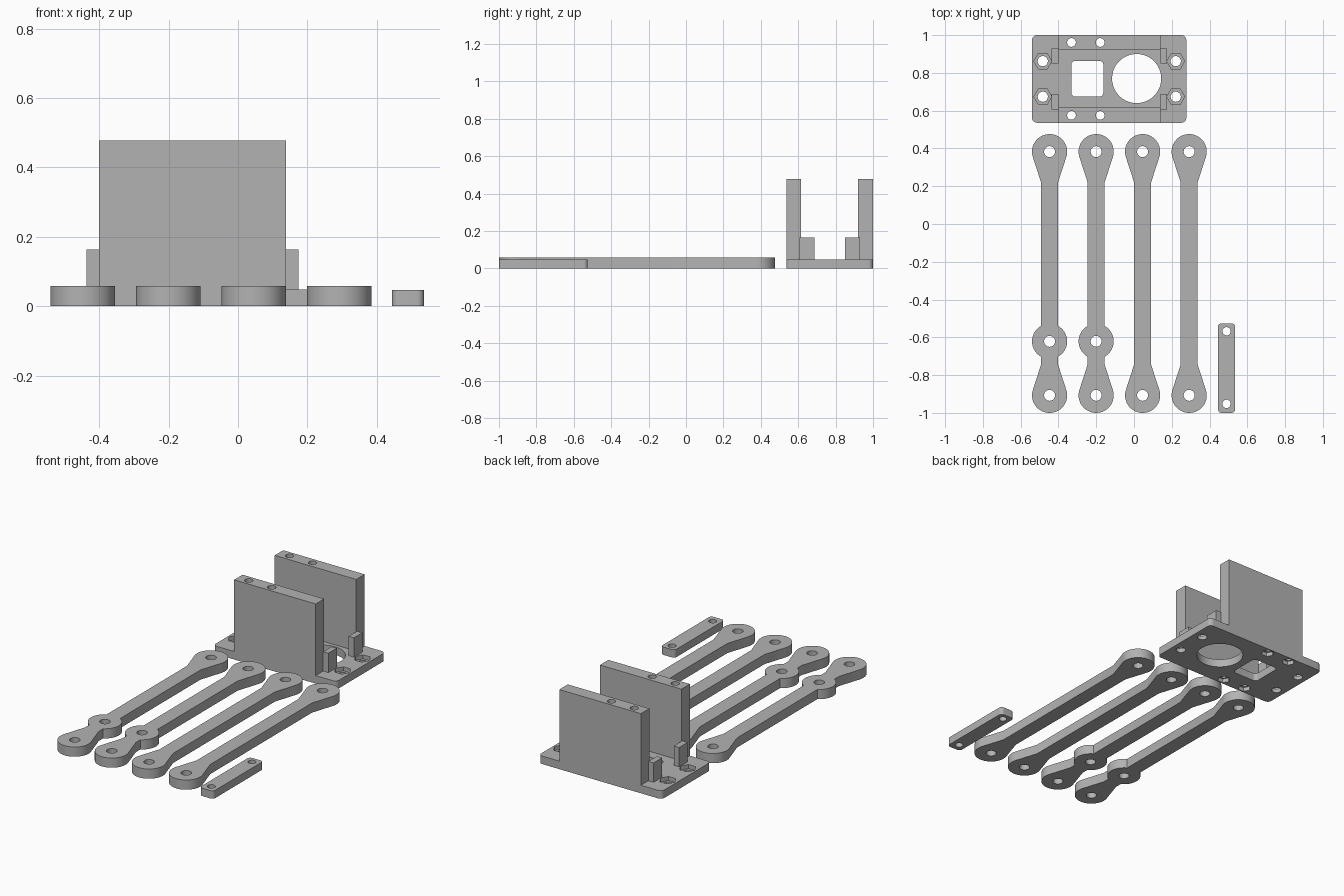
import bpy, bmesh, math
from math import sin, cos, pi

if "Cube" in bpy.data.objects:
    bpy.data.objects.remove(bpy.data.objects["Cube"])

grey = bpy.data.materials.new("plastic grey")
grey.diffuse_color = (0.45, 0.45, 0.45, 1)
grey.use_nodes = True
grey.node_tree.nodes["Principled BSDF"].inputs["Base Color"].default_value = grey.diffuse_color


def arc(cx, cy, r, a0, a1, n):
    return [(cx + r * cos(a0 + (a1 - a0) * i / n), cy + r * sin(a0 + (a1 - a0) * i / n))
            for i in range(n + 1)]


def circle(cx, cy, r, n=40):
    return arc(cx, cy, r, 0, 2 * pi, n)[:-1]


def rounded_rect(x0, x1, y0, y1, r):
    pts = []
    for i, (cx, cy) in enumerate([(x1 - r, y1 - r), (x0 + r, y1 - r), (x0 + r, y0 + r), (x1 - r, y0 + r)]):
        pts += arc(cx, cy, r, i * pi / 2, (i + 1) * pi / 2, 8)
    return pts


def rect(x0, x1, y0, y1):
    return [(x0, y0), (x1, y0), (x1, y1), (x0, y1)]


def prism(name, outline, z0, z1):
    """Extrude a counter-clockwise outline from z0 to z1."""
    bm = bmesh.new()
    low = [bm.verts.new((x, y, z0)) for x, y in outline]
    high = [bm.verts.new((x, y, z1)) for x, y in outline]
    bm.faces.new(low[::-1])
    bm.faces.new(high)
    n = len(outline)
    for i in range(n):
        j = (i + 1) % n
        bm.faces.new((low[i], low[j], high[j], high[i]))
    me = bpy.data.meshes.new(name)
    bm.to_mesh(me)
    bm.free()
    me.materials.append(grey)
    ob = bpy.data.objects.new(name, me)
    bpy.context.collection.objects.link(ob)
    return ob


def combine(ob, others, operation):
    """Apply booleans with the other objects, then remove them."""
    bpy.context.view_layer.objects.active = ob
    for other in others:
        mod = ob.modifiers.new("bool", 'BOOLEAN')
        mod.operation, mod.solver, mod.object = operation, 'EXACT', other
        bpy.ops.object.modifier_apply(modifier=mod.name)
        bpy.data.objects.remove(other)


def finish(ob):
    bpy.ops.object.select_all(action='DESELECT')
    ob.select_set(True)
    bpy.context.view_layer.objects.active = ob
    bpy.ops.object.shade_smooth_by_angle(angle=math.radians(30))


def hole(x, y, r):
    return prism("cutter", circle(x, y, r), -0.1, 0.6)


# Lever arms: round heads tapering into a bar, with an optional middle boss
HEAD, BAR, TAPER = 0.093, 0.045, 0.163
Y0, Y1, BOSS_Y = -0.907, 0.383, -0.621
tangent = math.atan2(TAPER, BAR) - math.acos(HEAD / math.hypot(TAPER, BAR))


def arm(name, x, boss):
    side = arc(0, Y0, HEAD, -pi / 2, tangent, 20) + [(BAR, Y0 + TAPER)]
    if boss:
        a = math.acos(BAR / HEAD)
        side += arc(0, BOSS_Y, HEAD, -a, a, 20)
    side += [(BAR, Y1 - TAPER)] + arc(0, Y1, HEAD, -tangent, pi / 2, 20)
    outline = side + [(-px, py) for px, py in side[-2:0:-1]]
    ob = prism(name, [(px + x, py) for px, py in outline], 0, 0.058)
    ys = [Y0, Y1] + ([BOSS_Y] if boss else [])
    combine(ob, [hole(x, y, 0.029) for y in ys], 'DIFFERENCE')
    finish(ob)


for i, x in enumerate((-0.447, -0.2005, 0.0455, 0.292)):
    arm(f"lever_arm_{i + 1}", x, i < 2)

# Small link bar
link = prism("link_bar", rounded_rect(0.444, 0.536, -1.0, -0.526, 0.02), 0, 0.047)
combine(link, [hole(0.49, y, 0.022) for y in (-0.952, -0.568)], 'DIFFERENCE')
finish(link)

# Servo bracket: base plate, two tall walls and four locating tabs
CX, CY, T = -0.131, 0.768, 0.048
bracket = prism("bracket", rounded_rect(-0.54, 0.277, 0.536, 1.0, 0.026), 0, T)
adds = []
for s in (-1, 1):
    ya, yb = sorted((CY + s * 0.152, CY + s * 0.232))
    adds.append(prism("wall", rect(-0.401, 0.139, ya, yb), 0, 0.477))
    ya, yb = sorted((CY + s * 0.081, CY + s * 0.161))
    for x0, x1 in ((-0.436, -0.401), (0.139, 0.174)):
        adds.append(prism("tab", rect(x0, x1, ya, yb), 0.01, 0.164))
combine(bracket, adds, 'UNION')

# Bracket openings: window, cable hole, screw holes and hexagonal nut pockets
cuts = [prism("cutter", rounded_rect(-0.332, -0.162, 0.674, 0.864, 0.022), -0.1, 0.2),
        prism("cutter", circle(0.014, 0.77, 0.13, 64), -0.1, 0.2)]
for s in (-1, 1):
    for x in (CX - 0.352, CX + 0.352):
        y = CY + s * 0.094
        cuts += [hole(x, y, 0.027),
                 prism("cutter", circle(x, y, 0.047, 6), 0.024, 0.1)]
    for x in (-0.331, -0.179):
        y = CY + s * 0.193
        cuts += [hole(x, y, 0.023),
                 prism("cutter", circle(x, y, 0.036, 6), -0.1, 0.024)]
combine(bracket, cuts, 'DIFFERENCE')
finish(bracket)
